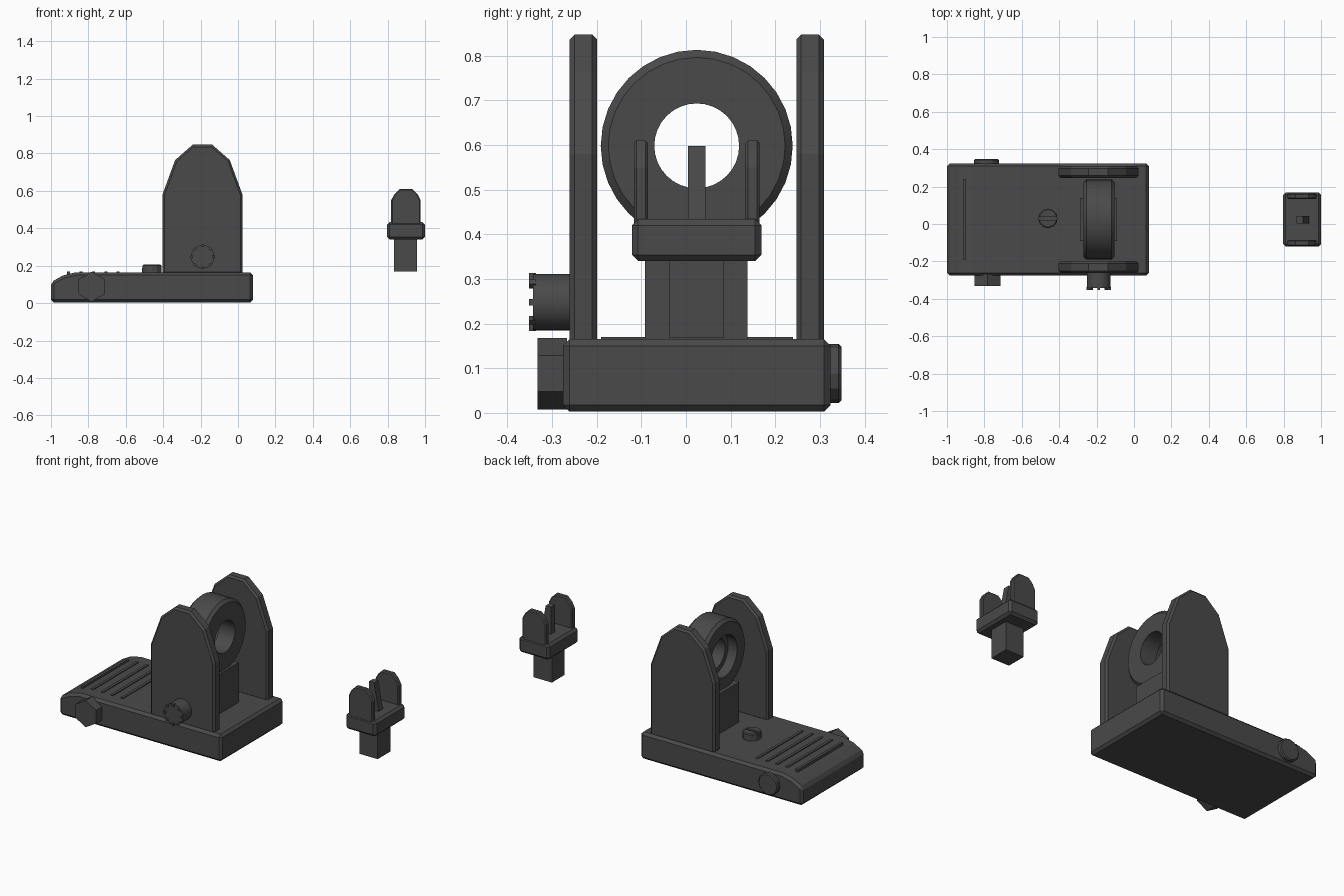
import bpy, bmesh, math
from mathutils import Matrix, Vector

if "Cube" in bpy.data.objects:
    bpy.data.objects.remove(bpy.data.objects["Cube"])

CY = 0.024  # centre line of the sights

metal = bpy.data.materials.new("dark_grey_metal")
metal.diffuse_color = (0.068, 0.068, 0.068, 1)
metal.use_nodes = True
metal.node_tree.nodes["Principled BSDF"].inputs["Base Color"].default_value = metal.diffuse_color


def finish(name, bm, bevel=0.0, smooth=False):
    bmesh.ops.recalc_face_normals(bm, faces=bm.faces)
    me = bpy.data.meshes.new(name)
    bm.to_mesh(me)
    bm.free()
    me.materials.append(metal)
    ob = bpy.data.objects.new(name, me)
    bpy.context.collection.objects.link(ob)
    if bevel:
        m = ob.modifiers.new("bevel", 'BEVEL')
        m.width = bevel
        m.segments = 1
        m.limit_method = 'ANGLE'
        m.angle_limit = math.radians(50)
    if smooth:
        bpy.ops.object.select_all(action='DESELECT')
        ob.select_set(True)
        bpy.context.view_layer.objects.active = ob
        bpy.ops.object.shade_smooth_by_angle(angle=math.radians(25))
    return ob


def prism(name, pts, y0, y1, bevel=0.0):
    """Extrude an x-z profile along y."""
    bm = bmesh.new()
    f = bm.faces.new([bm.verts.new((x, y0, z)) for x, z in pts])
    r = bmesh.ops.extrude_face_region(bm, geom=[f])
    vs = [v for v in r["geom"] if isinstance(v, bmesh.types.BMVert)]
    bmesh.ops.translate(bm, verts=vs, vec=(0, y1 - y0, 0))
    return finish(name, bm, bevel)


def box(name, x0, x1, y0, y1, z0, z1, bevel=0.0):
    return prism(name, [(x0, z0), (x1, z0), (x1, z1), (x0, z1)], y0, y1, bevel)


def rod(name, centre, radius, length, sides, axis, bevel=0.0, turn=0.0, smooth=False):
    bm = bmesh.new()
    rot = Matrix.Rotation(math.pi / 2, 4, 'X') if axis == 'Y' else Matrix()
    m = Matrix.Translation(centre) @ rot @ Matrix.Rotation(turn, 4, 'Z')
    bmesh.ops.create_cone(bm, cap_ends=True, segments=sides, radius1=radius,
                          radius2=radius, depth=length, matrix=m)
    return finish(name, bm, bevel, smooth)


def wing_profile(cx, z0, half):
    """Symmetric outline from its right half."""
    right = [(cx + x, z) for x, z in half]
    left = [(cx - x, z) for x, z in reversed(half)]
    return [(cx + half[0][0], z0)] + right + left + [(cx - half[0][0], z0)]


# Base plate with sloped tail
prism("base_plate", [(-1, 0.003), (0.08, 0.003), (0.08, 0.165), (-0.865, 0.165),
                     (-0.935, 0.148), (-1, 0.112)], -0.276, 0.324, 0.015)

# Grip ridges on the tail
for i in range(5):
    x = -0.905 + i * 0.066
    box(f"grip_ridge_{i + 1}", x - 0.008, x + 0.008, -0.19, 0.24, 0.14, 0.17)

# Rear protective wings
rear = wing_profile(-0.19, 0.155, [(0.214, 0.58), (0.146, 0.765), (0.052, 0.847)])
for side, s in (("left", -1), ("right", 1)):
    a, b = sorted((CY + s * 0.223, CY + s * 0.285))
    prism(f"rear_wing_{side}", rear, a, b, 0.011)

# Aperture post and ring
box("aperture_post", -0.29, -0.09, -0.092, 0.138, 0.15, 0.405)
bm = bmesh.new()
N = 32
section = [(-0.27, 0.125), (-0.27, 0.198), (-0.253, 0.215), (-0.121, 0.215),
           (-0.104, 0.198), (-0.104, 0.095), (-0.21, 0.095), (-0.21, 0.125)]
loops = []
for i in range(N):
    a = 2 * math.pi * i / N
    loops.append([bm.verts.new((x, CY + r * math.cos(a), 0.598 + r * math.sin(a)))
                  for x, r in section])
k = len(section)
for i in range(N):
    p, q = loops[i], loops[(i + 1) % N]
    for j in range(k):
        bm.faces.new((p[j], p[(j + 1) % k], q[(j + 1) % k], q[j]))
finish("aperture_ring", bm, smooth=True)

# Adjustment knob with rim teeth
rod("adjustment_knob", (-0.189, -0.30, 0.248), 0.063, 0.086, 24, 'Y', smooth=True)
for i in range(8):
    a = i * math.pi / 4
    bm = bmesh.new()
    m = (Matrix.Translation((-0.189 + 0.058 * math.cos(a), -0.344, 0.248 + 0.058 * math.sin(a)))
         @ Matrix.Rotation(-a, 4, 'Y') @ Matrix.Diagonal((0.014, 0.016, 0.014, 1)))
    bmesh.ops.create_cube(bm, size=1, matrix=m)
    finish(f"knob_tooth_{i + 1}", bm)

# Clamp bolt: hexagonal head at the front, round end at the back
rod("clamp_bolt_head", (-0.783, -0.299, 0.088), 0.08, 0.066, 6, 'Y')
rod("clamp_bolt_end", (-0.789, 0.331, 0.088), 0.066, 0.034, 12, 'Y', 0.006)

# Slotted screw on the deck
screw = rod("deck_screw", (-0.46, 0.03, 0.18), 0.052, 0.052, 12, 'Z', 0.005)
cutter = box("slot_cutter", -0.55, -0.37, 0.022, 0.038, 0.188, 0.25)
cutter.hide_render = True
cutter.hide_viewport = True
m = screw.modifiers.new("slot", 'BOOLEAN')
m.operation = 'DIFFERENCE'
m.object = cutter

# Front sight: stem, block, wings and sloped blade
box("front_stem", 0.835, 0.957, -0.037, 0.084, 0.168, 0.36)
box("front_block", 0.797, 1.0, -0.121, 0.169, 0.34, 0.434, 0.014)
front = wing_profile(0.898, 0.42, [(0.079, 0.55), (0.062, 0.582), (0.034, 0.61)])
for side, s in (("left", -1), ("right", 1)):
    a, b = sorted((CY + s * 0.109, CY + s * 0.141))
    prism(f"front_wing_{side}", front, a, b, 0.006)
prism("front_blade", [(0.87, 0.42), (0.938, 0.42), (0.904, 0.598), (0.87, 0.598)],
      0.004, 0.044)
